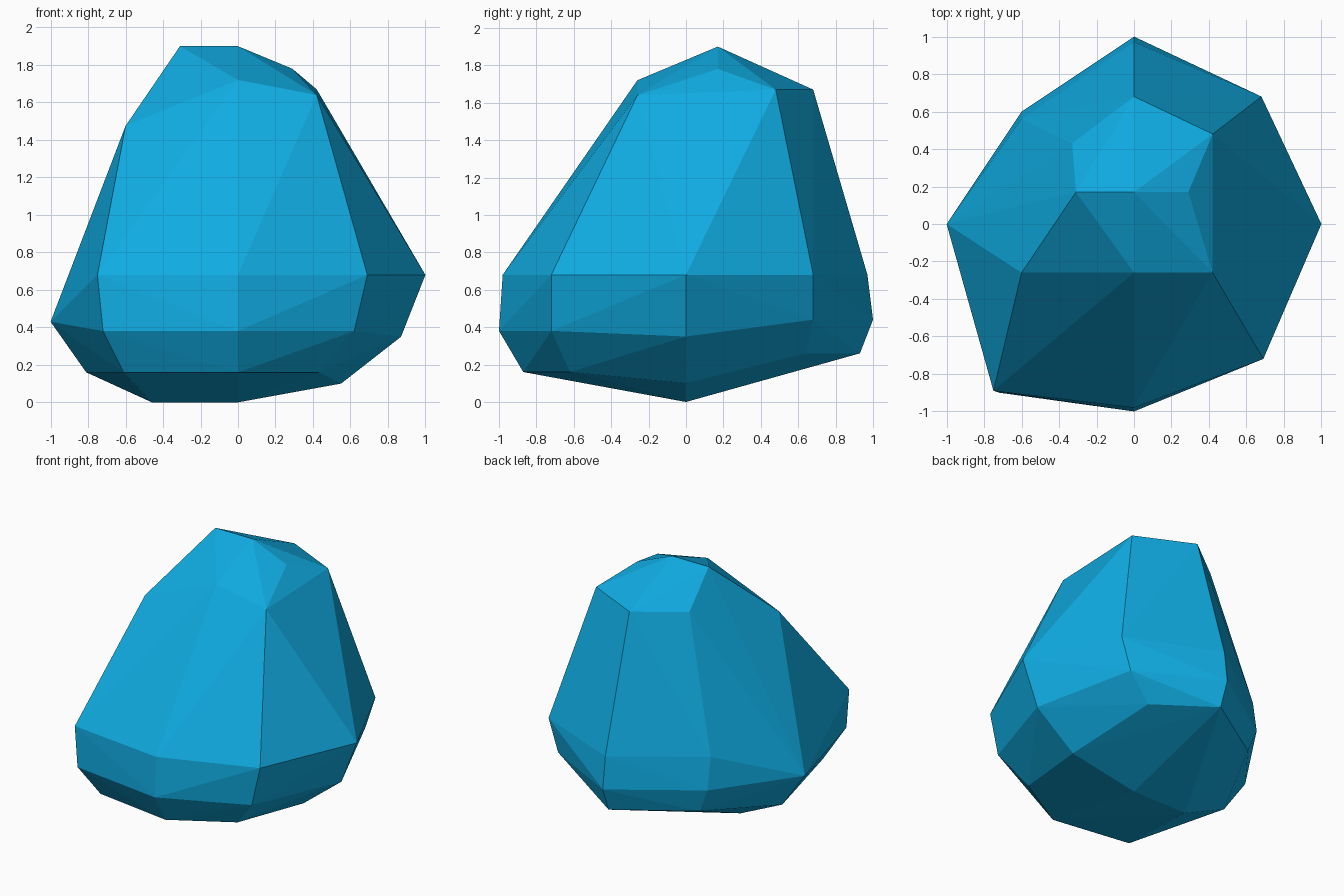
import bpy
import bmesh

default_cube = bpy.data.objects.get("Cube")
if default_cube:
    bpy.data.objects.remove(default_cube, do_unlink=True)


def flat_material(name, colour):
    """Plain single-colour material for viewport and render."""
    material = bpy.data.materials.new(name)
    material.use_nodes = True
    material.diffuse_color = colour
    shader = next(n for n in material.node_tree.nodes if n.type == 'BSDF_PRINCIPLED')
    shader.inputs["Base Color"].default_value = colour
    shader.inputs["Roughness"].default_value = 0.9
    return material


def tier(outline, heights):
    """Lift a plan outline to its heights; one height serves a level tier."""
    if not isinstance(heights, (list, tuple)):
        heights = [heights] * len(outline)
    return [(x, y, z) for (x, y), z in zip(outline, heights)]


def faceted_solid(name, tiers, material):
    """Wrap all the tiers in one tight, flat-shaded skin."""
    bm = bmesh.new()
    for points in tiers:
        for point in points:
            bm.verts.new(point)
    hull = bmesh.ops.convex_hull(bm, input=bm.verts[:], use_existing_faces=False)
    loose = [v for v in bm.verts if not v.link_faces]
    bmesh.ops.delete(bm, geom=loose, context='VERTS')
    bmesh.ops.recalc_face_normals(bm, faces=bm.faces[:])
    for face in bm.faces:
        face.smooth = False
    mesh = bpy.data.meshes.new(name)
    bm.to_mesh(mesh)
    bm.free()
    mesh.materials.append(material)
    solid = bpy.data.objects.new(name, mesh)
    bpy.context.collection.objects.link(solid)
    return solid


# Base: a short ridge the stone rests on
base = tier([(0, 0), (-.46, 0)], 0)

# Undercut: outlines run from the front anticlockwise seen from above
undercut = tier([(0, -.87), (.43, -.62), (.55, 0), (.41, .64),
                 (0, .93), (-.53, .59), (-.81, 0), (-.61, -.78)],
                [.16, .16, .1, .26, .26, .26, .16, .16])

# Belly: the widest part, with a pointed flank on one side
belly = tier([(0, -1), (.62, -.72), (.87, 0), (.6, .68),
              (0, 1), (-.6, .6), (-1, 0), (-.72, -.9)],
             [.38, .38, .35, .44, .44, .44, .43, .38])

# Shoulder: level rim where the sides begin to slope inward
shoulder = tier([(0, -.98), (.69, -.72), (1, 0), (.68, .68),
                 (0, .97), (-.6, .56), (-.75, -.89)], .68)

# Crown: leaning rim below the summit
crown = tier([(0, -.26), (.42, -.26), (.29, .17), (.42, .48),
              (0, .68), (-.33, .43), (-.6, -.26)],
             [1.72, 1.64, 1.78, 1.67, 1.67, 1.66, 1.475])

# Summit: short level ridge
summit = tier([(0, .17), (-.31, .17)], 1.9)

blue = flat_material("bright blue", (.005, .41, .76, 1))
faceted_solid("faceted_stone", [base, undercut, belly, shoulder, crown, summit], blue)
